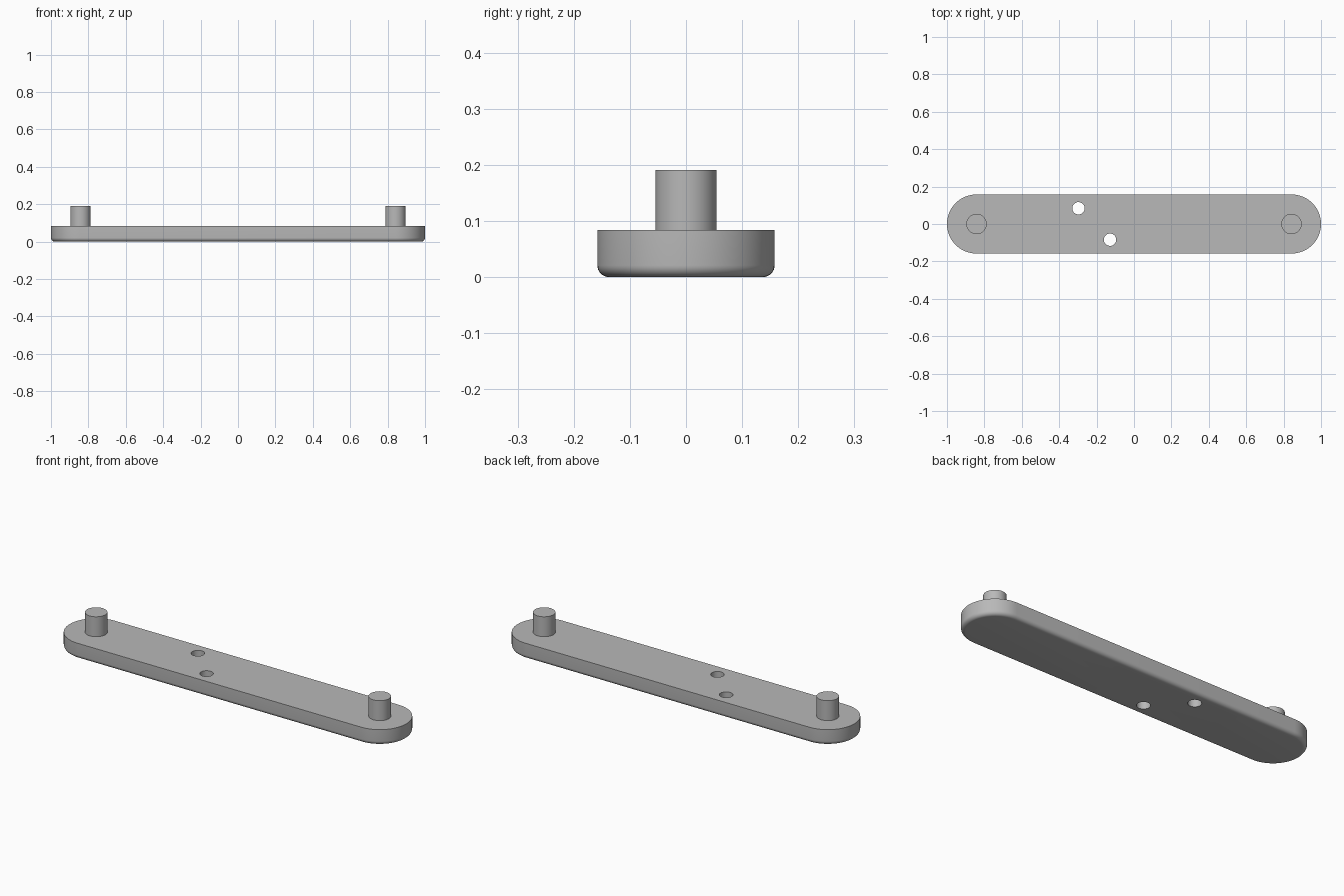
import bpy, bmesh, math

if "Cube" in bpy.data.objects:
    bpy.data.objects.remove(bpy.data.objects["Cube"])

R, CX, TOP, FILLET = 0.158, 0.842, 0.084, 0.021
PEG_R, PEG_TOP = 0.0545, 0.191
HOLES = [(-0.297, 0.084), (-0.128, -0.084)]
HOLE_R = 0.033

grey = bpy.data.materials.new("plain grey")
grey.diffuse_color = (0.48, 0.48, 0.48, 1)
grey.use_nodes = True
grey.node_tree.nodes["Principled BSDF"].inputs["Base Color"].default_value = grey.diffuse_color


def finish(obj):
    obj.data.materials.clear()
    obj.data.materials.append(grey)
    bpy.ops.object.select_all(action='DESELECT')
    obj.select_set(True)
    bpy.context.view_layer.objects.active = obj
    bpy.ops.object.shade_smooth_by_angle(angle=math.radians(35))


def cylinder(name, x, y, r, z0, z1, sides=64):
    bpy.ops.mesh.primitive_cylinder_add(vertices=sides, radius=r, depth=z1 - z0,
                                        location=(x, y, (z0 + z1) / 2))
    obj = bpy.context.object
    obj.name = name
    return obj


def stadium(r, z, n=32):
    # Rounded-end outline, two half circles joined by straight sides
    pts = []
    for side, start in ((1, -math.pi / 2), (-1, math.pi / 2)):
        for i in range(n + 1):
            a = start + math.pi * i / n
            pts.append((side * CX + r * math.cos(a), r * math.sin(a), z))
    return pts


# Bar: stacked outlines with a rounded lower edge
bm = bmesh.new()
levels = []
for i in range(9):
    a = math.pi / 2 * i / 8
    levels.append((R - FILLET + FILLET * math.sin(a), FILLET - FILLET * math.cos(a)))
levels.append((R, TOP))
rings = [[bm.verts.new(p) for p in stadium(r, z)] for r, z in levels]
for lo, hi in zip(rings, rings[1:]):
    for i in range(len(lo)):
        j = (i + 1) % len(lo)
        bm.faces.new((lo[i], lo[j], hi[j], hi[i]))
bm.faces.new(rings[0][::-1])
bm.faces.new(rings[-1])
mesh = bpy.data.meshes.new("bar")
bm.to_mesh(mesh)
bm.free()
bar = bpy.data.objects.new("bar", mesh)
bpy.context.collection.objects.link(bar)
mesh.materials.append(grey)

# Two through holes
for x, y in HOLES:
    cutter = cylinder("hole_cutter", x, y, HOLE_R, -0.1, 0.3, 48)
    cutter.data.materials.append(grey)
    cutter.hide_render = True
    mod = bar.modifiers.new("hole", 'BOOLEAN')
    mod.object = cutter
    mod.operation = 'DIFFERENCE'
    mod.solver = 'EXACT'
    bpy.context.view_layer.objects.active = bar
    bpy.ops.object.modifier_apply(modifier=mod.name)
    bpy.data.objects.remove(cutter)
finish(bar)

# Pegs at both ends
for side, name in ((-1, "left_peg"), (1, "right_peg")):
    finish(cylinder(name, side * CX, 0, PEG_R, TOP - 0.01, PEG_TOP))
